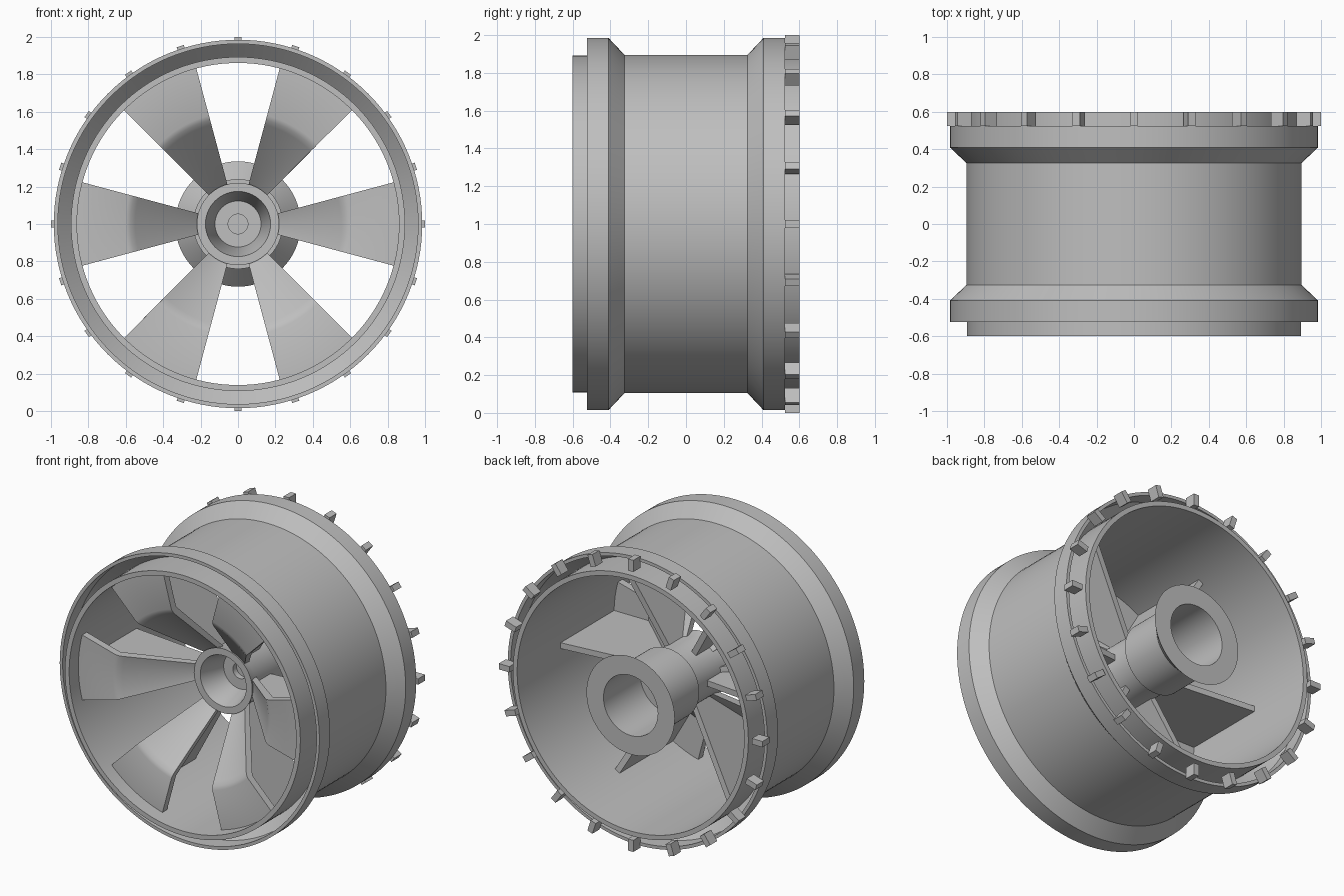
import bpy, bmesh, math
from mathutils import Vector

if "Cube" in bpy.data.objects:
    bpy.data.objects.remove(bpy.data.objects["Cube"])

grey = bpy.data.materials.new("plain_grey")
grey.use_nodes = True
grey.diffuse_color = (0.52, 0.52, 0.52, 1)
grey.node_tree.nodes["Principled BSDF"].inputs["Base Color"].default_value = (0.52, 0.52, 0.52, 1)

AXLE = 1.0       # height of the wheel axis
SPOKES = 6
LUGS = 20


def finish(name, bm, angle=30):
    """Turn a bmesh into a shaded object."""
    bmesh.ops.recalc_face_normals(bm, faces=bm.faces)
    mesh = bpy.data.meshes.new(name)
    bm.to_mesh(mesh)
    bm.free()
    mesh.materials.append(grey)
    obj = bpy.data.objects.new(name, mesh)
    bpy.context.collection.objects.link(obj)
    bpy.ops.object.select_all(action='DESELECT')
    obj.select_set(True)
    bpy.context.view_layer.objects.active = obj
    bpy.ops.object.shade_smooth_by_angle(angle=math.radians(angle))
    return obj


def polar(r, y, a):
    return Vector((r * math.cos(a), y, AXLE + r * math.sin(a)))


def sweep(name, profile, start=0, span=math.tau, steps=128):
    """Sweep a closed (radius, y) profile around the wheel axis."""
    full = span == math.tau
    bm = bmesh.new()
    rings = [[bm.verts.new(polar(r, y, start + span * i / steps)) for r, y in profile]
             for i in range(steps if full else steps + 1)]
    n = len(profile)
    pairs = list(zip(rings, rings[1:]))
    if full:
        pairs.append((rings[-1], rings[0]))
    for a, b in pairs:
        for j in range(n):
            k = (j + 1) % n
            bm.faces.new((a[j], a[k], b[k], b[j]))
    if not full:
        bm.faces.new(rings[0])
        bm.faces.new(rings[-1])
    return finish(name, bm)


def plate(name, profile, angle, width):
    """Extrude a (radius, y) outline sideways into a radial plate."""
    bm = bmesh.new()
    side = Vector((-math.sin(angle), 0, math.cos(angle))) * width / 2
    a = [bm.verts.new(polar(r, y, angle) - side) for r, y in profile]
    b = [bm.verts.new(polar(r, y, angle) + side) for r, y in profile]
    bm.faces.new(a)
    bm.faces.new(b)
    for j in range(len(a)):
        k = (j + 1) % len(a)
        bm.faces.new((a[j], a[k], b[k], b[j]))
    return finish(name, bm)


# Barrel with a grooved flange at each end
half = [(.861, -.6), (.893, -.6), (.893, -.345), (.963, -.415),
        (.963, -.525), (.985, -.525), (.985, -.41), (.895, -.325)]
sweep("rim", half + [(r, -y) for r, y in reversed(half)])

# Hub: tapered front socket, neck, rear sleeve flaring to the back
hub_front = [(.123, .02), (.174, -.16), (.22, -.16), (.205, -.1), (.205, .2)]
hub_back = [(.24, .2), (.24, .5), (.335, .6), (.206, .6), (.206, .2), (.123, .2)]
sweep("hub", hub_front + hub_back, steps=96)

# Closed floor of the socket with a small centre dimple
sweep("hub_floor", [(.0001, .06), (.053, .06), (.053, .02), (.125, .02),
                    (.125, .2), (.0001, .2)], steps=64)

# Dished spokes, each backed by a radial rib
T = .05
front = [(.865, -.5), (.6, -.5), (.575, -.49), (.55, -.468), (.2, -.13)]
back = [(.2, -.13 + T), (.545, -.47 + T + .02), (.6, -.5 + T), (.865, -.5 + T)]
rib = [(.19, -.1), (.56, -.46), (.865, -.46), (.865, .13), (.19, .06)]
for i in range(SPOKES):
    a = math.tau * i / SPOKES
    sweep(f"spoke_{i + 1}", front + back, a - math.pi / 12, math.pi / 6, 16)
    plate(f"spoke_rib_{i + 1}", rib, a, .04)

# Lugs around the rear edge
lug = [(.92, .524), (1, .524), (1, .6), (.92, .6)]
for i in range(LUGS):
    plate(f"lug_{i + 1}", lug, math.tau * i / LUGS, .04)
